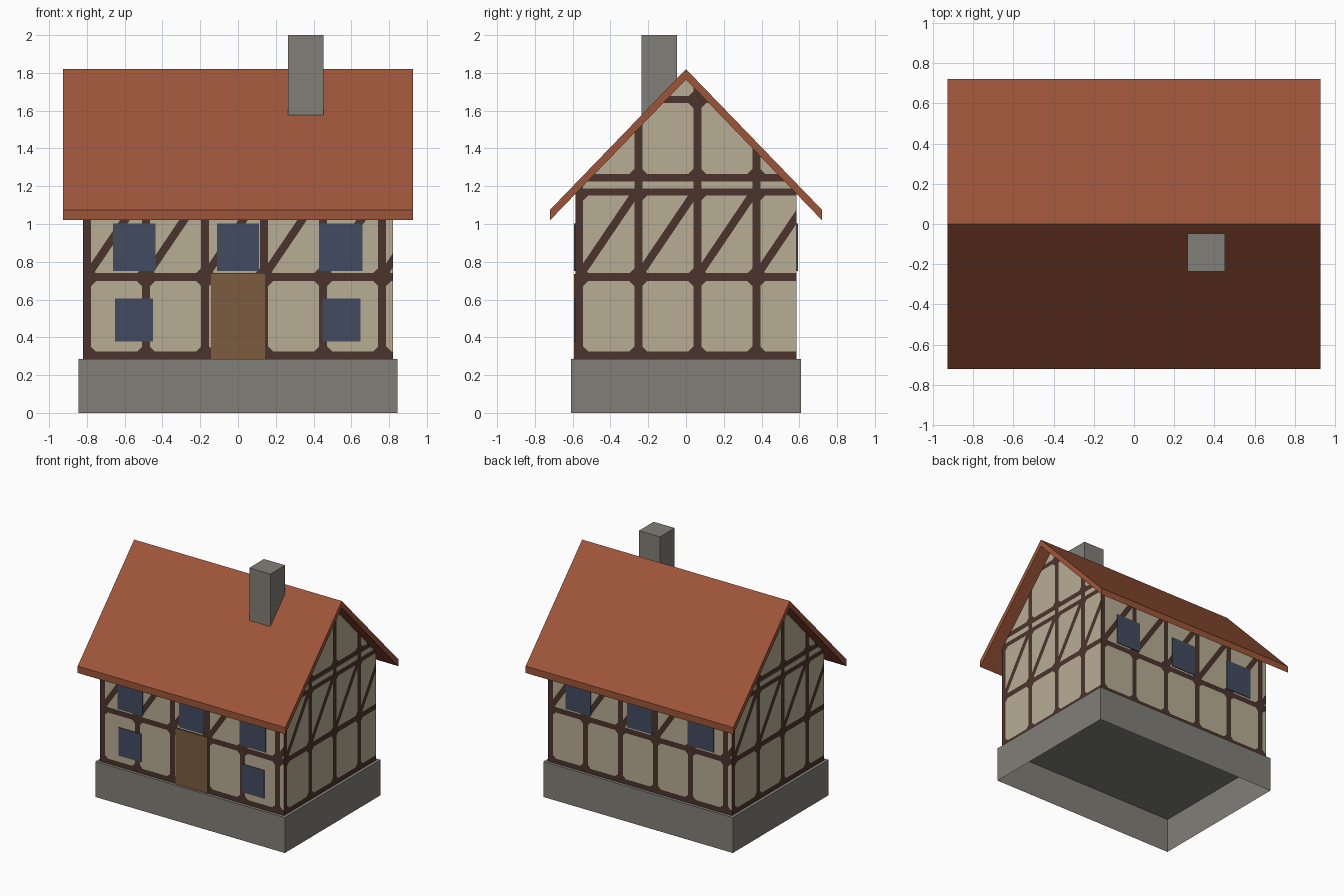
import bpy, bmesh, math
from mathutils import Matrix, Vector

if "Cube" in bpy.data.objects:
    bpy.data.objects.remove(bpy.data.objects["Cube"])


def material(name, rgb):
    lin = [(c / 255 / 12.92) if c / 255 <= 0.04045 else ((c / 255 + 0.055) / 1.055) ** 2.4 for c in rgb]
    m = bpy.data.materials.new(name)
    m.diffuse_color = (*lin, 1)
    m.use_nodes = True
    m.node_tree.nodes["Principled BSDF"].inputs["Base Color"].default_value = m.diffuse_color
    return m


PLASTER = material("cream plaster", (184, 173, 149))
TIMBER = material("dark timber", (75, 52, 44))
STONE = material("grey stone", (129, 127, 119))
TILE = material("red roof tile", (157, 85, 57))
GLASS = material("blue glass", (66, 75, 96))
WOOD = material("brown door wood", (124, 92, 64))


def finish(name, bm, *mats):
    me = bpy.data.meshes.new(name)
    bm.to_mesh(me)
    bm.free()
    for m in mats:
        me.materials.append(m)
    ob = bpy.data.objects.new(name, me)
    bpy.context.collection.objects.link(ob)
    return ob


def box(name, x0, x1, y0, y1, z0, z1, mat, open_bottom=False):
    bm = bmesh.new()
    bmesh.ops.create_cube(bm, size=1)
    bmesh.ops.scale(bm, verts=bm.verts, vec=(x1 - x0, y1 - y0, z1 - z0))
    bmesh.ops.translate(bm, verts=bm.verts, vec=((x0 + x1) / 2, (y0 + y1) / 2, (z0 + z1) / 2))
    bm.normal_update()
    if open_bottom:
        low = [f for f in bm.faces if f.normal.z < -0.5]
        bmesh.ops.delete(bm, geom=low, context='FACES_ONLY')
    return finish(name, bm, mat)


HX, HY = 0.82, 0.586            # half sizes of the walls
FLOOR, PEAK, EAVE = 0.285, 1.765, 1.16
STEP, POST = 0.3125, 0.042      # timber post spacing and width
RAILS = [(0.285, 0.325), (0.697, 0.74), (1.15, 1.187), (1.225, 1.266), (1.64, 1.677)]
KNEE = 0.026                    # small angled corner of each panel
BRACE = 0.021                   # half width of the diagonal braces


def cut(bm, p, q, inside=lambda c: True):
    """Split the faces whose centre passes the test along the line p-q."""
    faces = [f for f in bm.faces if inside(f.calc_center_median())]
    geom = set(faces)
    for f in faces:
        geom.update(f.edges)
        geom.update(f.verts)
    bmesh.ops.bisect_plane(bm, geom=list(geom), dist=1e-5, plane_co=(p[0], 0, p[1]),
                           plane_no=Vector((p[1] - q[1], 0, q[0] - p[0])).normalized())


def wall(name, half, outline, turn, offset):
    """Half-timbered wall: one flat face cut into panels and beams."""
    bm = bmesh.new()
    bm.faces.new([bm.verts.new((u, 0, z)) for u, z in outline])
    posts = [-half + STEP * k for k in range(int(2 * half / STEP) + 1)]
    for u in posts:
        for e in (u, u + POST):
            cut(bm, (e, 0), (e, 1))
    for rail in RAILS:
        for z in rail:
            cut(bm, (0, z), (1, z))
    panels = []
    for u in posts:
        for low, high in zip(RAILS, RAILS[1:] + [(2.1, 2.2)]):
            panels.append((u + POST, u + STEP, low[1], high[0]))

    def brace_ends(u0, u1, z0, z1):
        return Vector((u0, z0 + 0.015)), Vector((u1, z1 + 0.005))

    for u0, u1, z0, z1 in panels:
        def inside(c):
            return u0 < c.x < u1 and z0 < c.z < z1
        if z1 - z0 < 0.1:
            continue
        for u, su in ((u0, 1), (u1, -1)):
            for z, sz in ((z0, 1), (z1, -1)):
                cut(bm, (u + su * KNEE, z), (u, z + sz * KNEE), inside)
        if 0.7 < z0 < 0.8:
            p, q = brace_ends(u0, u1, z0, z1)
            d = (q - p).normalized()
            n = Vector((-d.y, d.x)) * BRACE
            cut(bm, p + n, q + n, inside)
            cut(bm, p - n, q - n, inside)

    def is_timber(c):
        for u0, u1, z0, z1 in panels:
            if u0 < c.x < u1 and z0 < c.z < z1:
                if z1 - z0 < 0.1:
                    return False
                if min(c.x - u0, u1 - c.x) + min(c.z - z0, z1 - c.z) < KNEE:
                    return True
                if 0.7 < z0 < 0.8:
                    p, q = brace_ends(u0, u1, z0, z1)
                    d = (q - p).normalized()
                    return abs((c.x - p.x) * -d.y + (c.z - p.y) * d.x) < BRACE
                return False
        return True

    for f in bm.faces:
        f.material_index = int(is_timber(f.calc_center_median()))
    bm.transform(Matrix.Rotation(math.radians(turn), 4, 'Z') @ Matrix.Translation((0, -offset, 0)))
    finish(name, bm, PLASTER, TIMBER)


# Four walls
long_side = [(-HX, FLOOR), (HX, FLOOR), (HX, EAVE), (-HX, EAVE)]
gable = [(-HY, FLOOR), (HY, FLOOR), (HY, EAVE), (0, PEAK), (-HY, EAVE)]
wall("front_wall", HX, long_side, 0, HY)
wall("right_gable_wall", HY, gable, 90, HX)
wall("back_wall", HX, long_side, 180, HY)
wall("left_gable_wall", HY, gable, 270, HX)

# Stone base (open underneath) and chimney
box("stone_base", -0.845, 0.845, -0.61, 0.61, 0, FLOOR, STONE, open_bottom=True)
box("chimney", 0.265, 0.453, -0.235, -0.048, 1.55, 2.0, STONE)

# Roof: folded slab profile extruded along x
bm = bmesh.new()
half = [(-0.72, 1.02), (0, PEAK), (0, 1.82), (-0.72, 1.075)]
for s in (1, -1):
    f = bm.faces.new([bm.verts.new((-0.926, s * y, z)) for y, z in half])
    ext = bmesh.ops.extrude_face_region(bm, geom=[f], use_keep_orig=True)
    bmesh.ops.translate(bm, vec=(1.852, 0, 0),
                        verts=[v for v in ext["geom"] if isinstance(v, bmesh.types.BMVert)])
inner = [f for f in bm.faces if all(abs(v.co.y) < 1e-5 for v in f.verts)]
bmesh.ops.delete(bm, geom=inner, context='FACES_ONLY')
bmesh.ops.remove_doubles(bm, verts=bm.verts, dist=1e-4)
bmesh.ops.recalc_face_normals(bm, faces=bm.faces)
finish("roof", bm, TILE)

# Windows and door as thin plates on the walls
PLATE = 0.006
for i, (x0, x1) in enumerate([(-0.662, -0.437), (-0.112, 0.112), (0.43, 0.66)]):
    box(f"front_upper_window_{i + 1}", x0, x1, -HY - PLATE, -HY + 0.002, 0.752, 1.002, GLASS)
    box(f"back_upper_window_{i + 1}", -x1, -x0, HY - 0.002, HY + PLATE, 0.752, 1.002, GLASS)
for i, (x0, x1) in enumerate([(-0.652, -0.45), (0.447, 0.648)]):
    box(f"front_lower_window_{i + 1}", x0, x1, -HY - PLATE, -HY + 0.002, 0.378, 0.605, GLASS)
box("front_door", -0.143, 0.143, -HY - PLATE, -HY + 0.002, FLOOR, 0.735, WOOD)
